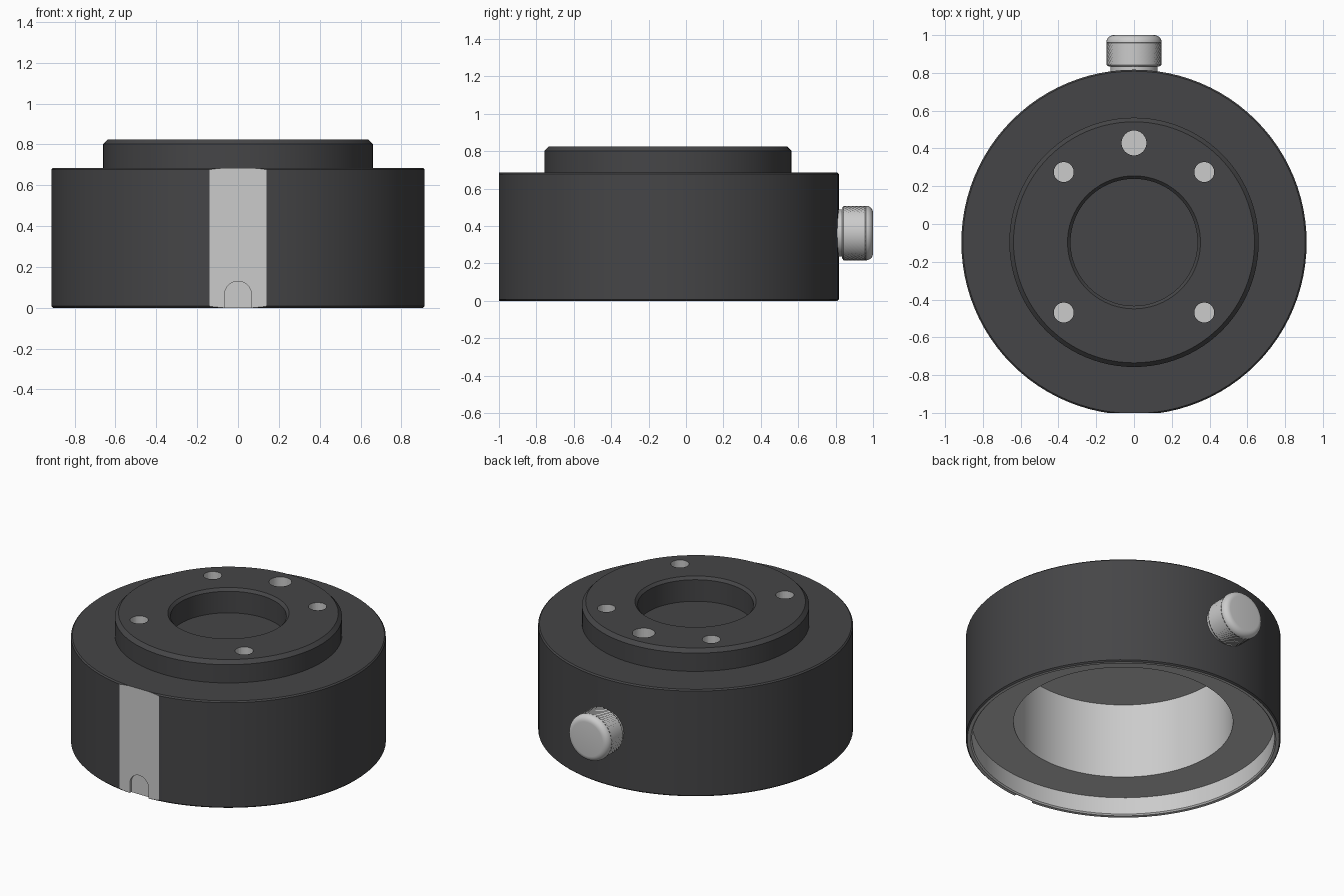
import bpy, bmesh
from math import sin, cos, pi, radians
from mathutils import Matrix, Vector

if "Cube" in bpy.data.objects:
    bpy.data.objects.remove(bpy.data.objects["Cube"])

CY = -0.097          # y of the body axis


def material(name, rgb):
    m = bpy.data.materials.new(name)
    m.diffuse_color = (*rgb, 1)
    m.use_nodes = True
    m.node_tree.nodes["Principled BSDF"].inputs["Base Color"].default_value = m.diffuse_color
    return m


DARK = material("black_anodised", (0.06, 0.06, 0.063))
BARE = material("bare_metal", (0.8, 0.8, 0.8))


def finish(bm, name, mats=()):
    bmesh.ops.recalc_face_normals(bm, faces=bm.faces)
    me = bpy.data.meshes.new(name)
    bm.to_mesh(me)
    bm.free()
    ob = bpy.data.objects.new(name, me)
    bpy.context.collection.objects.link(ob)
    for m in mats:
        me.materials.append(m)
    return ob


def activate(ob):
    bpy.ops.object.select_all(action='DESELECT')
    ob.select_set(True)
    bpy.context.view_layer.objects.active = ob


def lathe(name, profile, seg, matrix, mats=(), bare=(), knurled=(), depth=0.0):
    """Revolve (r, z) points; bare = bands in slot 1, knurled = rows with checkered radius."""
    bm = bmesh.new()
    rings = []
    for j, (r, z) in enumerate(profile):
        if r == 0:
            rings.append([bm.verts.new((0, 0, z))] * seg)
            continue
        ring = []
        for i in range(seg):
            rr = r - depth * ((i + j) % 2) if j in knurled else r
            a = 2 * pi * i / seg
            ring.append(bm.verts.new((rr * cos(a), rr * sin(a), z)))
        rings.append(ring)
    for j, (lo, hi) in enumerate(zip(rings, rings[1:])):
        for i in range(seg):
            k = (i + 1) % seg
            f = bm.faces.new(dict.fromkeys((lo[i], lo[k], hi[k], hi[i])))
            f.material_index = int(j in bare)
    bm.transform(matrix)
    return finish(bm, name, mats)


def cut(target, points, direction):
    """Subtract an extruded polygon, leaving bare metal on the cut faces."""
    bm = bmesh.new()
    face = bm.faces.new([bm.verts.new(p) for p in points])
    ext = bmesh.ops.extrude_face_region(bm, geom=[face])
    bmesh.ops.translate(bm, vec=Vector(direction),
                        verts=[v for v in ext["geom"] if isinstance(v, bmesh.types.BMVert)])
    for f in bm.faces:
        f.material_index = 1
    cutter = finish(bm, "cutter", (DARK, BARE))
    cutter.hide_render = True
    mod = target.modifiers.new("cut", 'BOOLEAN')
    mod.operation, mod.solver, mod.object = 'DIFFERENCE', 'EXACT', cutter
    activate(target)
    bpy.ops.object.modifier_apply(modifier=mod.name)
    bpy.data.objects.remove(cutter)


# Housing: bare underside bore and counterbore, black outside, raised boss with recess
housing = lathe("housing", [
    (0, .60), (.637, .60), (.637, .117), (.878, .117), (.878, .008), (.886, 0), (.906, 0),
    (.914, .008), (.914, .677), (.906, .685), (.66, .685), (.66, .802), (.638, .825),
    (.352, .825), (.336, .808), (.336, .67), (0, .67)],
    96, Matrix.Translation((0, CY, 0)), (DARK, BARE), bare=range(6))

# Front flat and shallow arched slot at its foot
cut(housing, [(-.4, -1.0, -.2), (.4, -1.0, -.2), (.4, -1.0, 1), (-.4, -1.0, 1)], (0, -.3, 0))
arch = [(.066 * cos(pi * i / 16), -1.1, .064 + .066 * sin(pi * i / 16)) for i in range(17)]
cut(housing, arch + [(-.066, -1.1, -.1), (.066, -1.1, -.1)], (0, .115, 0))

# Blind holes in the boss: four screw holes and one larger pin hole
for angle, radius in [(45, .053), (135, .053), (225, .053), (315, .053), (90, .066)]:
    cx, cy = .526 * cos(radians(angle)), CY + .526 * sin(radians(angle))
    cut(housing, [(cx + radius * cos(2 * pi * i / 32), cy + radius * sin(2 * pi * i / 32), .9)
                  for i in range(32)], (0, 0, -.225))
activate(housing)
bpy.ops.object.shade_smooth_by_angle(angle=radians(7))

# Knurled thumb screw at the back
rows = 12
profile = [(0, .80), (.125, .80), (.125, .835), (.136, .835)]
profile += [(.146, .843 + .115 * i / (rows - 1)) for i in range(rows)]
profile += [(.108 + .038 * cos(pi * i / 12), .962 + .038 * sin(pi * i / 12)) for i in range(7)]
profile += [(0, 1.0)]
screw = lathe("thumb_screw", profile, 72,
              Matrix.Translation((0, 0, .362)) @ Matrix.Rotation(-pi / 2, 4, 'X'),
              knurled=range(4, 4 + rows), depth=.006)
activate(screw)
bpy.ops.object.shade_smooth_by_angle(angle=radians(25))
